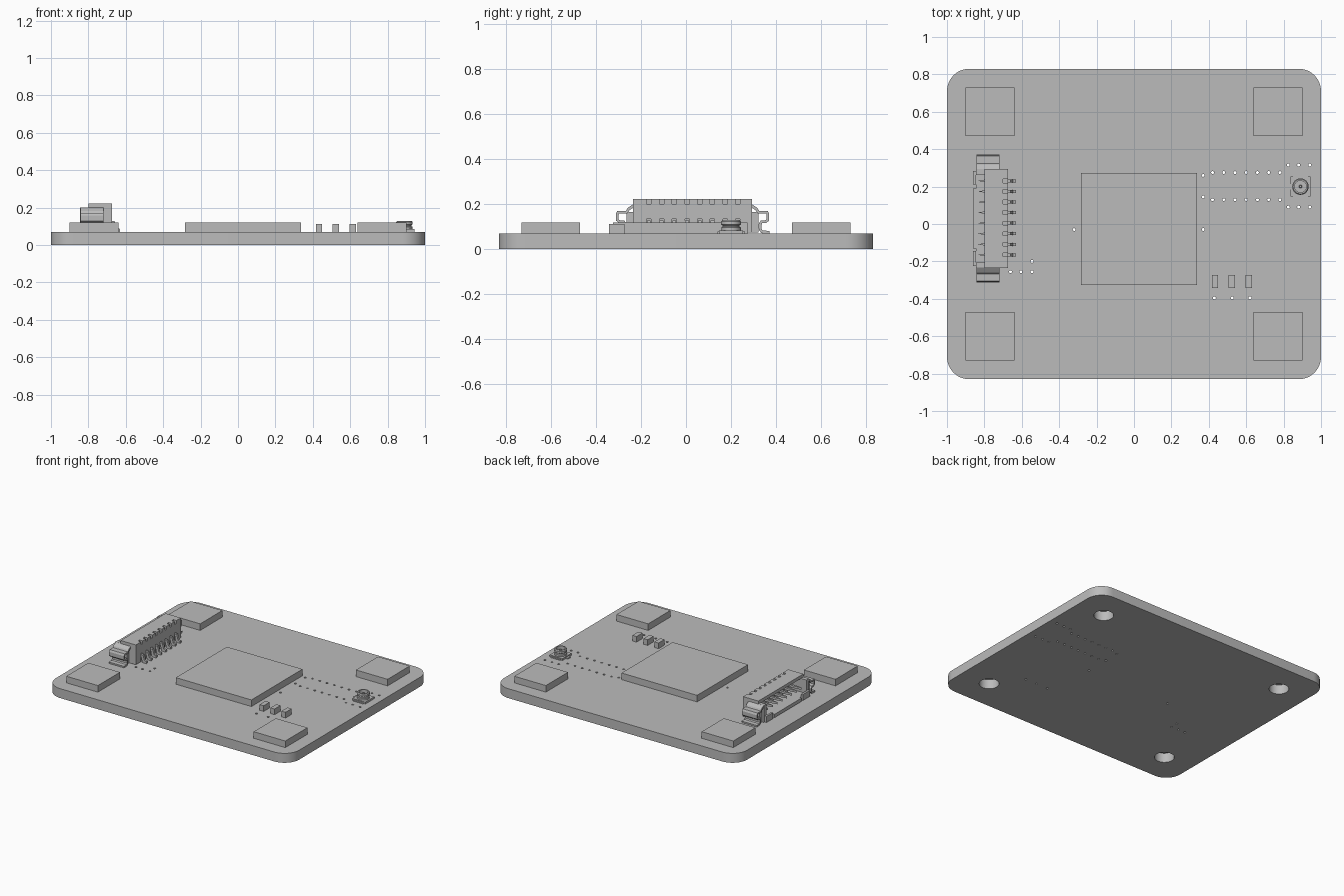
import bpy, bmesh, math
from mathutils import Vector

if "Cube" in bpy.data.objects:
    bpy.data.objects.remove(bpy.data.objects["Cube"])

grey = bpy.data.materials.new("plain_grey")
grey.use_nodes = True
COLOUR = (0.5, 0.5, 0.5, 1)
grey.diffuse_color = COLOUR
grey.node_tree.nodes["Principled BSDF"].inputs["Base Color"].default_value = COLOUR

TOP = 0.07            # upper face of the board
SEAT = TOP - 0.001    # parts sink slightly into the board


def finish(name, bm):
    """Turn a bmesh into a named grey object."""
    bmesh.ops.recalc_face_normals(bm, faces=bm.faces)
    mesh = bpy.data.meshes.new(name)
    bm.to_mesh(mesh)
    bm.free()
    mesh.materials.append(grey)
    obj = bpy.data.objects.new(name, mesh)
    bpy.context.collection.objects.link(obj)
    return obj


def smooth(obj):
    bpy.ops.object.select_all(action='DESELECT')
    obj.select_set(True)
    bpy.context.view_layer.objects.active = obj
    bpy.ops.object.shade_smooth_by_angle(angle=math.radians(35))


def add_box(bm, x0, x1, y0, y1, z0, z1):
    verts = bmesh.ops.create_cube(bm, size=1)["verts"]
    for v in verts:
        v.co = Vector((x1 if v.co.x > 0 else x0,
                       y1 if v.co.y > 0 else y0,
                       z1 if v.co.z > 0 else z0))


def boxes(name, *dims):
    bm = bmesh.new()
    for d in dims:
        add_box(bm, *d)
    return finish(name, bm)


def add_prism(bm, points, offset):
    """Extrude a closed outline by an offset."""
    face = bm.faces.new([bm.verts.new(p) for p in points])
    out = bmesh.ops.extrude_face_region(bm, geom=[face])["geom"]
    bmesh.ops.translate(bm, vec=offset,
                        verts=[g for g in out if isinstance(g, bmesh.types.BMVert)])


def lathe(name, profile, x, y, steps=32):
    bm = bmesh.new()
    verts = [bm.verts.new((r, 0, z)) for r, z in profile]
    edges = [bm.edges.new(pair) for pair in zip(verts, verts[1:])]
    bmesh.ops.spin(bm, geom=verts + edges, axis=(0, 0, 1), cent=(0, 0, 0),
                   angle=math.tau, steps=steps)
    bmesh.ops.remove_doubles(bm, verts=bm.verts, dist=0.0002)
    bmesh.ops.translate(bm, vec=(x, y, 0), verts=bm.verts)
    smooth(finish(name, bm))


# Board outline with mounting holes and small drilled holes
def arc(cx, cy, r, start, end, n):
    return [(cx + r * math.cos(start + (end - start) * i / n),
             cy + r * math.sin(start + (end - start) * i / n)) for i in range(n + 1)]


R, HX, HY = 0.12, 1.0, 0.83
outline = []
for k, (sx, sy) in enumerate([(1, 1), (-1, 1), (-1, -1), (1, -1)]):
    a = k * math.pi / 2
    outline += arc(sx * (HX - R), sy * (HY - R), R, a, a + math.pi / 2, 12)
loops = [outline]

PADS = [(sx * 0.77, sy * 0.6) for sx in (-1, 1) for sy in (-1, 1)]
for x, y in PADS:
    loops.append(arc(x, y, 0.067, 0, math.tau, 32)[:-1])

vias = [(0.42 + 0.06 * i, y) for i in range(7) for y in (0.275, 0.13)]
vias += [(x, y) for x in (0.825, 0.88, 0.94) for y in (0.315, 0.09)]
vias += [(x, -0.395) for x in (0.43, 0.525, 0.62)]
vias += [(x, -0.255) for x in (-0.66, -0.605, -0.545)]
vias += [(-0.545, -0.2), (-0.32, -0.03), (0.37, -0.03), (0.37, 0.145), (0.37, 0.26)]
for x, y in vias:
    loops.append(arc(x, y, 0.008, 0, math.tau, 10)[:-1])

curve = bpy.data.curves.new("board", 'CURVE')
curve.dimensions = '2D'
curve.fill_mode = 'BOTH'
curve.extrude = TOP / 2
for loop in loops:
    spline = curve.splines.new('POLY')
    spline.points.add(len(loop) - 1)
    spline.use_cyclic_u = True
    for p, (x, y) in zip(spline.points, loop):
        p.co = (x, y, 0, 1)
curve.materials.append(grey)
board = bpy.data.objects.new("board", curve)
board.location.z = TOP / 2
bpy.context.collection.objects.link(board)
bpy.ops.object.select_all(action='DESELECT')
board.select_set(True)
bpy.context.view_layer.objects.active = board
bpy.ops.object.convert(target='MESH')
board = bpy.context.view_layer.objects.active
bm = bmesh.new()
bm.from_mesh(board.data)
bmesh.ops.remove_doubles(bm, verts=bm.verts, dist=0.0001)
bmesh.ops.recalc_face_normals(bm, faces=bm.faces)
bm.to_mesh(board.data)
bm.free()
smooth(board)

# Corner blocks, main chip and three small components
for x, y in PADS:
    boxes("corner_block", (x - 0.13, x + 0.13, y - 0.13, y + 0.13, TOP, 0.119))
boxes("main_chip", (-0.283, 0.338, -0.325, 0.274, SEAT, 0.119))
for x in (0.433, 0.523, 0.614):
    boxes("small_component", (x - 0.017, x + 0.017, -0.342, -0.272, SEAT, 0.112))

# Connector housing: open toward -x, with a notched rear edge
Y0, Y1 = -0.235, 0.293
PINS = [-0.165 + 0.0565 * i for i in range(8)]
NOTCH = 0.01
housing = [
    (-0.8, -0.7, Y0, Y1, 0.198, 0.222),          # roof
    (-0.72, -0.7, Y0, Y1, 0.075, 0.2),           # rear wall
    (-0.7, -0.675, Y0, Y1, 0.135, 0.2),          # rear rib
    (-0.845, -0.7, Y0, Y1, 0.075, 0.1),          # floor
    (-0.86, -0.845, Y0 + 0.01, -0.145, 0.075, 0.12),
    (-0.86, -0.845, -0.13, 0.19, 0.075, 0.1),    # front lip
    (-0.86, -0.845, 0.21, Y1 - 0.01, 0.075, 0.12),
]
for y in (Y0, Y1 - 0.03):
    housing += [(-0.845, -0.7, y, y + 0.03, 0.075, 0.2),
                (-0.8, -0.7, y, y + 0.03, 0.19, 0.222)]
cuts = [Y0] + [y + s * NOTCH for y in PINS for s in (-1, 1)] + [Y1]
for a, b in zip(cuts[::2], cuts[1::2]):
    housing += [(-0.7, -0.675, a, b, 0.2, 0.222), (-0.7, -0.675, a, b, 0.075, 0.135)]
boxes("connector_housing", *housing)

# Connector pins: bent tail at the rear, pointed contact inside
bm = bmesh.new()
W = 0.008
for y in PINS:
    tail = [(-0.71, 0.128), (-0.66, 0.128), (-0.648, 0.09), (-0.632, 0.086),
            (-0.632, SEAT), (-0.665, SEAT), (-0.675, 0.112), (-0.71, 0.112)]
    add_prism(bm, [(x, y - W, z) for x, z in tail], (0, 2 * W, 0))
    contact = [(-0.835, 0), (-0.79, -W), (-0.715, -W), (-0.715, W), (-0.79, W)]
    add_prism(bm, [(x, y + d, 0.14) for x, d in contact], (0, 0, 0.016))
finish("connector_pins", bm)

# Bent metal clips at both ends of the connector
CLIP = [(-0.005, 0.195), (0.02, 0.178), (0.028, 0.165), (0.066, 0.165), (0.07, 0.155),
        (0.07, 0.13), (0.06, 0.122), (0.042, 0.122), (0.036, 0.11),
        (0.036, 0.088), (0.045, 0.077), (0.078, 0.075)]
for base, side in ((Y0, -1), (Y1, 1)):
    bm = bmesh.new()
    rows = [[bm.verts.new((x, base + side * d, z)) for d, z in CLIP]
            for x in (-0.842, -0.718)]
    for i in range(len(CLIP) - 1):
        bm.faces.new((rows[0][i], rows[0][i + 1], rows[1][i + 1], rows[1][i]))
    clip = finish("connector_clip", bm)
    mod = clip.modifiers.new("thickness", 'SOLIDIFY')
    mod.thickness = 0.013
    mod.offset = 0
    boxes("connector_clip_block",
          (-0.83, -0.73, *sorted((base, base + side * 0.028)), 0.075, 0.165))

# Small coaxial socket
CX, CY = 0.89, 0.2
boxes("coax_base", (CX - 0.053, CX + 0.053, CY - 0.053, CY + 0.053, SEAT, 0.084),
      (CX - 0.07, CX - 0.05, CY - 0.015, CY + 0.015, SEAT, 0.078),
      (CX - 0.04, CX + 0.04, CY - 0.061, CY + 0.061, SEAT, 0.078))
lathe("coax_barrel", [(0.043, 0.083), (0.043, 0.097), (0.037, 0.1), (0.037, 0.106),
                      (0.044, 0.11), (0.044, 0.122), (0.039, 0.129), (0.031, 0.129),
                      (0.031, 0.09), (0, 0.09)], CX, CY)
lathe("coax_pin", [(0.009, 0.089), (0.009, 0.115), (0.006, 0.12), (0, 0.12)], CX, CY, 16)
